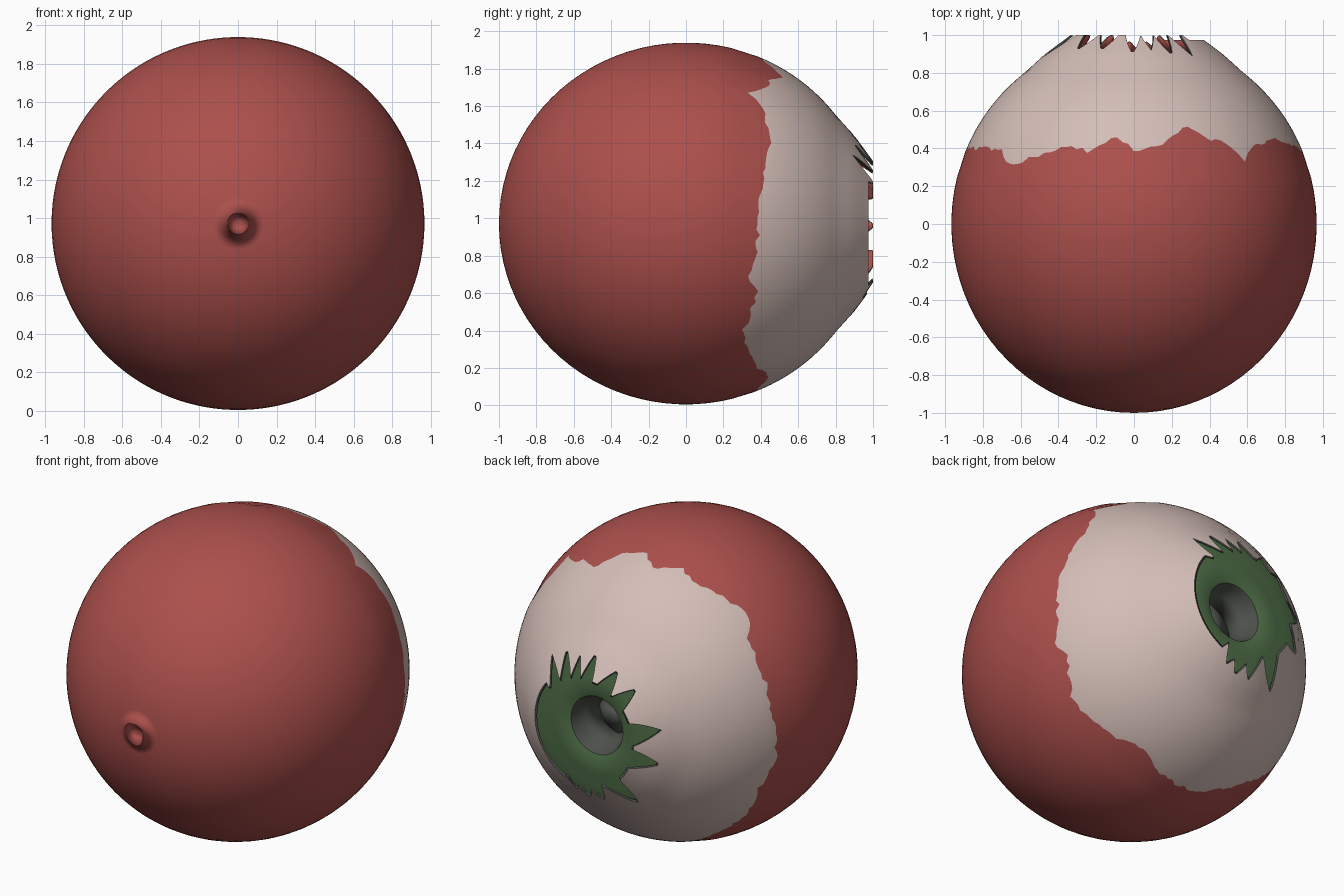
import bpy, bmesh, math, random

if "Cube" in bpy.data.objects:
    bpy.data.objects.remove(bpy.data.objects["Cube"])

random.seed(4)
N = 180          # segments around the long (y) axis
CZ = 0.972       # height of the axis


def mat(name, rgb):
    m = bpy.data.materials.new(name)
    lin = [((c / 255 + 0.055) / 1.055) ** 2.4 for c in rgb]
    m.diffuse_color = (*lin, 1)
    m.use_nodes = True
    m.node_tree.nodes["Principled BSDF"].inputs["Base Color"].default_value = m.diffuse_color
    return m


RED = mat("red skin", (172, 80, 76))
PINK = mat("pale pink skin", (212, 190, 183))
GREEN = mat("green", (80, 112, 72))
DARK = mat("dark grey", (76, 80, 74))


def lerp_table(table, t):
    for (a, u), (b, v) in zip(table, table[1:]):
        if t <= b:
            return u + (v - u) * (t - a) / (b - a)
    return table[-1][1]


# ragged edge between red and pink: (angle from +x towards +z, y)
EDGE = [(0, .39), (12, .4), (28, .45), (43, .42), (50, .34), (58, .45), (64, .45),
        (70, .52), (80, .42), (90, .39), (96, .47), (106, .38), (113, .42),
        (124, .36), (137, .31), (142, .4), (170, .4), (190, .37), (205, .42),
        (220, .39), (240, .42), (262, .36), (280, .38), (290, .45), (300, .38),
        (320, .3), (335, .38), (342, .34), (352, .38), (360, .39)]
# crown notches: (angle, half width, depth)
NOTCH = [(50, 7, .11), (65, 7, .11), (78, 6, .08), (91, 7, .1), (113, 9, .08),
         (133, 9, .08), (168, 12, .1), (195, 11, .1), (236, 11, .13),
         (260, 10, .08), (273, 10, .08), (284, 9, .06)]
jitter = [random.uniform(-.012, .012) for _ in range(N)]


def edge_y(i):
    return lerp_table(EDGE, i * 360 / N) + jitter[i]


def rim_y(i):
    a = i * 360 / N
    y = 0.975 if a < 40 or a > 295 else 1.0
    cut = max([d * (1 - abs(a - c) / w) for c, w, d in NOTCH if abs(a - c) < w] + [0])
    return y - cut


def radius(y):
    if y < 0.8:
        return 0.967 * math.sqrt(max(0, 1 - y * y))
    return lerp_table([(.8, .58), (.9, .47), (1.0, .335)], y)


def build(name, rows, mats, row_mat, cap_start=False, cap_end=False):
    """Rows of (radius, y) rings, each a function of the segment number."""
    bm = bmesh.new()
    rings = []
    for row in rows:
        ring = []
        for i in range(N):
            r, y = row(i)
            t = math.tau * i / N
            ring.append(bm.verts.new((r * math.cos(t), y, CZ + r * math.sin(t))))
        rings.append(ring)
    for j in range(len(rings) - 1):
        for i in range(N):
            k = (i + 1) % N
            f = bm.faces.new((rings[j][i], rings[j + 1][i], rings[j + 1][k], rings[j][k]))
            f.material_index = row_mat(j)
            f.smooth = True
    for use, ring, y, j in ((cap_start, rings[0], cap_start, 0),
                            (cap_end, rings[-1], cap_end, len(rows) - 2)):
        if use:
            c = bm.verts.new((0, y, CZ))
            for i in range(N):
                vs = (ring[i], ring[(i + 1) % N], c)
                f = bm.faces.new(vs if j else vs[::-1])
                f.material_index = row_mat(j)
                f.smooth = True
    me = bpy.data.meshes.new(name)
    bm.to_mesh(me)
    bm.free()
    for m in mats:
        me.materials.append(m)
    ob = bpy.data.objects.new(name, me)
    bpy.context.collection.objects.link(ob)
    return ob


# fruit skin: red front, ragged edge, pink back drawn up into a toothed crown
FRONT, BACK = 26, 18
rows = []
for j in range(1, FRONT + 1):
    y = -math.cos(math.radians(j * 104 / FRONT))
    rows.append(lambda i, y=y: (radius(y), y))
for j in range(BACK + 1):
    def back(i, s=j / BACK):
        y = edge_y(i) + (rim_y(i) - edge_y(i)) * s
        return radius(y), y
    rows.append(back)
build("fruit_skin", rows, [RED, PINK], lambda j: 0 if j < FRONT else 1, cap_start=-1.0)

# inside of the crown: thin dark lip, then a red lining
T = 0.014
lining = [lambda i: (radius(rim_y(i)), rim_y(i)),
          lambda i: (radius(rim_y(i)) - T, rim_y(i) - .003),
          lambda i: (radius(rim_y(i) * .5 + .43) - T, rim_y(i) * .5 + .43),
          lambda i: (radius(.85) - T, .85)]
build("crown_lining", lining, [DARK, RED], lambda j: 0 if j < 1 else 1)

# green dish inside the crown
dish = [(.515, .85), (.46, .875), (.38, .88), (.3, .895), (.23, .9), (.18, .885)]
build("crown_dish", [lambda i, p=p: p for p in dish], [GREEN], lambda j: 0)

# dark hollow in the middle
cup = [(.18, .885), (.165, .85), (.14, .79), (.08, .755)]
build("centre_hollow", [lambda i, p=p: p for p in cup], [DARK], lambda j: 0, cap_end=.745)
